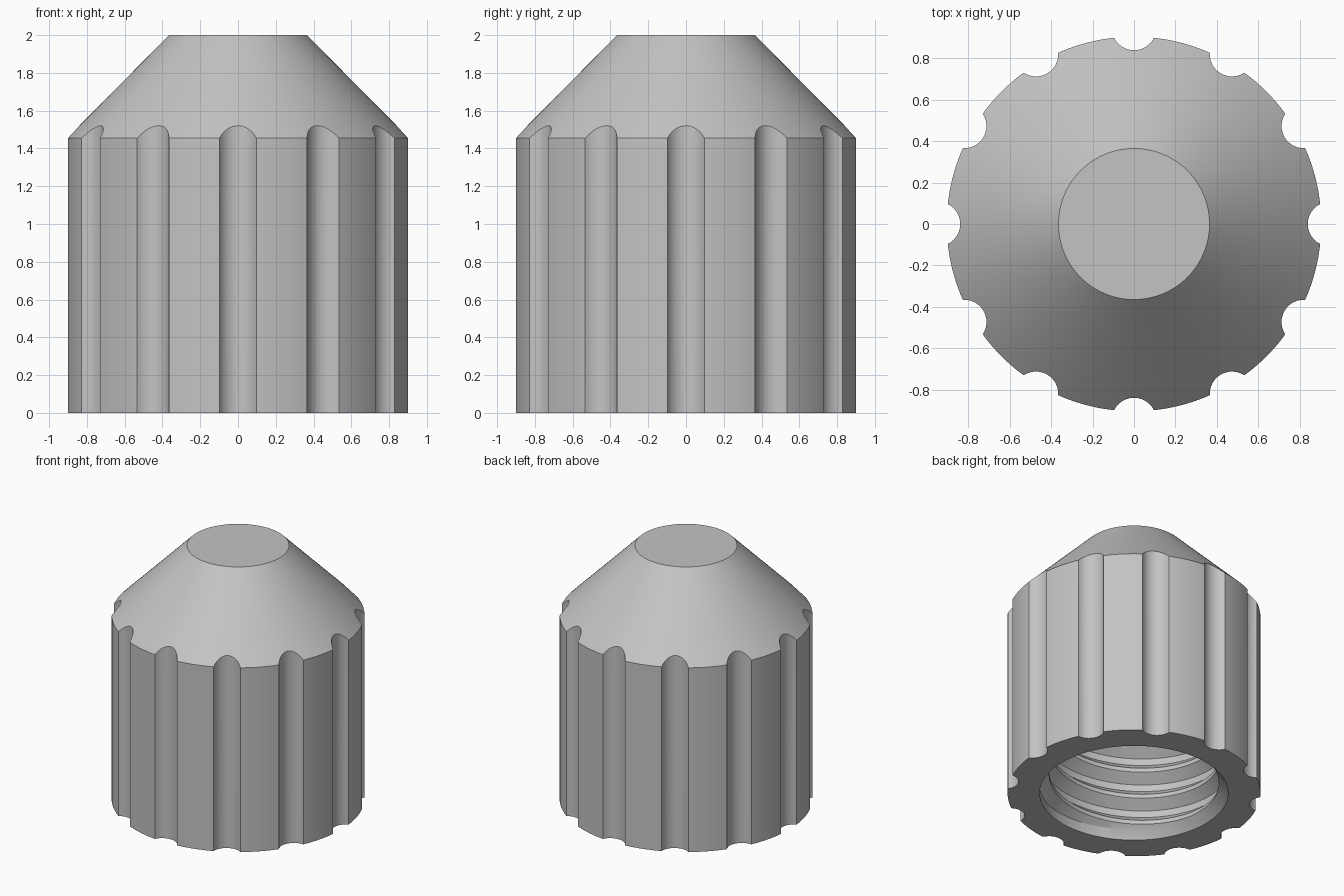
import bpy, bmesh, math

cube = bpy.data.objects.get("Cube")
if cube:
    bpy.data.objects.remove(cube, do_unlink=True)

# Main sizes
BODY_R, SHOULDER_Z, TOP_R, TOP_Z = 0.905, 1.455, 0.365, 2.0
GROOVES, GROOVE_R, GROOVE_C = 12, 0.108, 0.948
HOLE_R, CREST_R, ROOT_R = 0.675, 0.607, 0.68
THREAD_Z0, THREAD_Z1, PITCH = 0.07, 1.4, 0.215
TAU = math.tau

# Thread profile over one pitch: (fraction of pitch, radius)
THREAD = [(0.0, ROOT_R), (0.25, ROOT_R), (0.55, CREST_R), (0.7, CREST_R), (1.0, ROOT_R)]


def thread_radius(t):
    t %= 1.0
    for (a, ra), (b, rb) in zip(THREAD, THREAD[1:]):
        if t <= b:
            return ra + (rb - ra) * (t - a) / (b - a)


def outline():
    """Fluted outline as (angle, radius), closed by repeating the start."""
    steps = 12
    # where the flute circle meets the body circle
    along = (BODY_R**2 + GROOVE_C**2 - GROOVE_R**2) / (2 * GROOVE_C)
    half = math.acos(along / BODY_R)
    sweep = math.atan2(BODY_R * math.sin(half), GROOVE_C - along)
    points = []
    for g in range(GROOVES):
        mid = TAU * g / GROOVES
        for i in range(steps):
            a = sweep * (2 * i / steps - 1)
            x, y = GROOVE_C - GROOVE_R * math.cos(a), GROOVE_R * math.sin(a)
            points.append((mid + math.atan2(y, x), math.hypot(x, y)))
        for i in range(steps):
            points.append((mid + half + (TAU / GROOVES - 2 * half) * i / steps, BODY_R))
    first = points[0]
    return points + [(first[0] + TAU, first[1])]


def column(angle, r):
    """Section (radius, height) at one angle, from top centre to bore ceiling."""
    slope = (TOP_Z - SHOULDER_Z) / (BODY_R - TOP_R)
    section = [(0, TOP_Z), (TOP_R, TOP_Z),
               (r, SHOULDER_Z + (BODY_R - r) * slope),
               (r, 0), (HOLE_R, 0)]
    # helical thread rows, clipped to the bore length
    shift = angle / TAU
    for turn in range(-2, math.ceil(THREAD_Z1 / PITCH) + 2):
        for t, _ in THREAD[:-1]:
            z = min(max((turn + t + shift) * PITCH, THREAD_Z0), THREAD_Z1)
            section.append((thread_radius(z / PITCH - shift), z))
    return section + [(0, THREAD_Z1)]


# Cap body: fluted side, conical top and threaded bore
bm = bmesh.new()
columns = []
for angle, radius in outline():
    columns.append([bm.verts.new((r * math.sin(angle), -r * math.cos(angle), z))
                    for r, z in column(angle, radius)])
for left, right in zip(columns, columns[1:]):
    for k in range(len(left) - 1):
        bm.faces.new((left[k], left[k + 1], right[k + 1], right[k]))
bmesh.ops.remove_doubles(bm, verts=bm.verts, dist=0.00005)
bmesh.ops.recalc_face_normals(bm, faces=bm.faces)
mesh = bpy.data.meshes.new("threaded_cap")
bm.to_mesh(mesh)
bm.free()

# Plain grey material
grey = bpy.data.materials.new("plain_grey")
grey.use_nodes = True
colour = (0.55, 0.55, 0.55, 1)
grey.diffuse_color = colour
grey.node_tree.nodes["Principled BSDF"].inputs["Base Color"].default_value = colour
mesh.materials.append(grey)

cap = bpy.data.objects.new("threaded_cap", mesh)
bpy.context.collection.objects.link(cap)
bpy.ops.object.select_all(action='DESELECT')
cap.select_set(True)
bpy.context.view_layer.objects.active = cap
bpy.ops.object.shade_smooth_by_angle(angle=math.radians(25))
